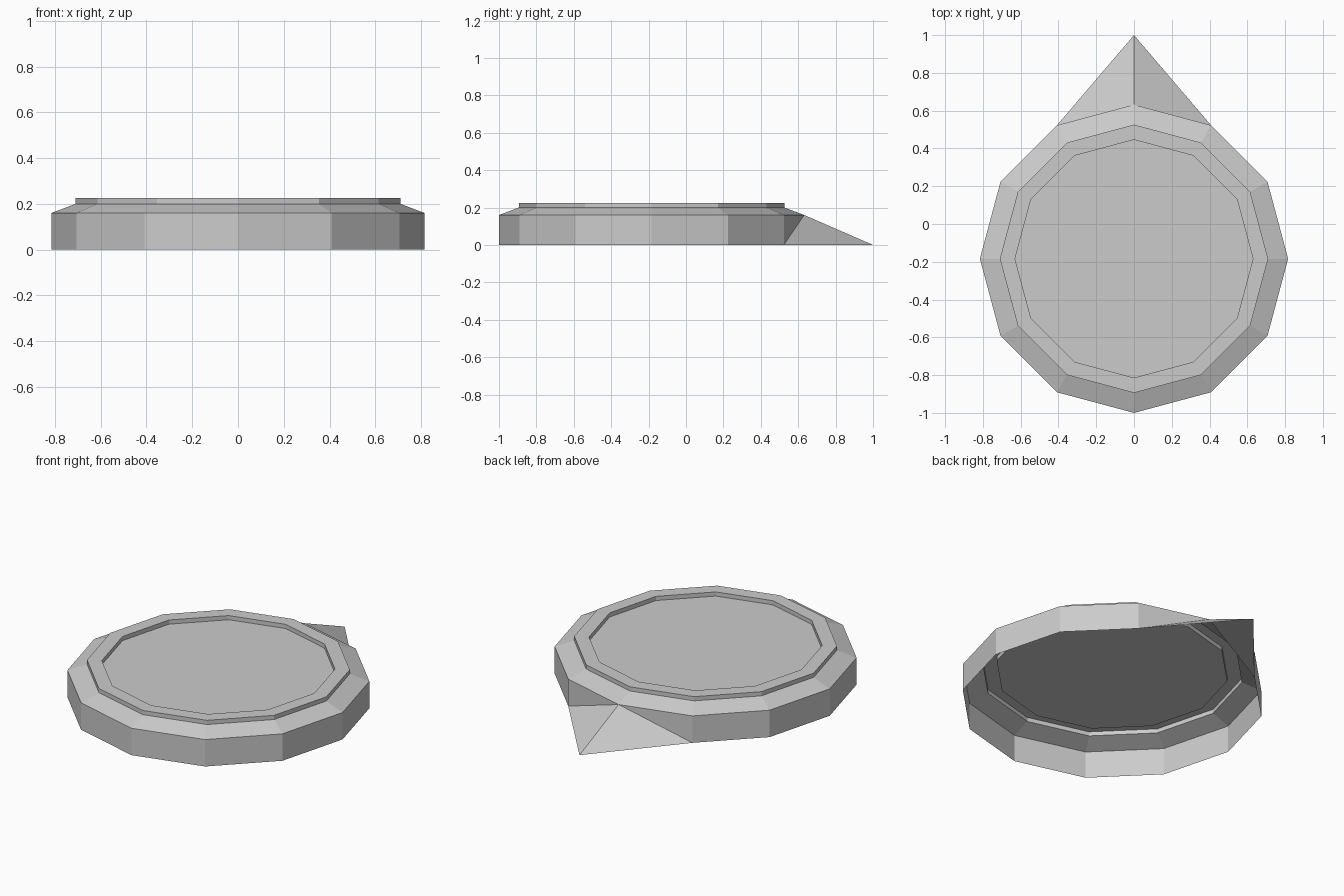
import bpy, bmesh, math

if "Cube" in bpy.data.objects:
    bpy.data.objects.remove(bpy.data.objects["Cube"])

SIDES = 12
CENTRE_Y = -0.184
BACK = 3  # index of the vertex pointing to +y

# Radius / height profile: wall, bevel, raised rim, shallow recess
PROFILE = [(0.816, 0.0), (0.816, 0.16), (0.71, 0.20),
           (0.71, 0.225), (0.63, 0.225), (0.63, 0.20)]

bm = bmesh.new()


def ring(radius, z):
    step = 2 * math.pi / SIDES
    return [bm.verts.new((radius * math.cos(i * step),
                          CENTRE_Y + radius * math.sin(i * step), z))
            for i in range(SIDES)]


rings = [ring(r, z) for r, z in PROFILE]

# Pointer: the back vertex of the bottom edge is pulled outward
rings[0][BACK].co = (0, 1.0, 0)

# Side bands, open underneath
for level, (low, high) in enumerate(zip(rings, rings[1:])):
    for i in range(SIDES):
        j = (i + 1) % SIDES
        a, b, c, d = low[i], low[j], high[j], high[i]
        if level == 0 and j == BACK:
            bm.faces.new((a, b, c))
            bm.faces.new((a, c, d))
        elif level == 0 and i == BACK:
            bm.faces.new((a, b, d))
            bm.faces.new((b, c, d))
        else:
            bm.faces.new((a, b, c, d))

# Recessed top disc
bm.faces.new(rings[-1])
bm.normal_update()

mesh = bpy.data.meshes.new("pointed_dial")
bm.to_mesh(mesh)
bm.free()
dial = bpy.data.objects.new("pointed_dial", mesh)
bpy.context.collection.objects.link(dial)
